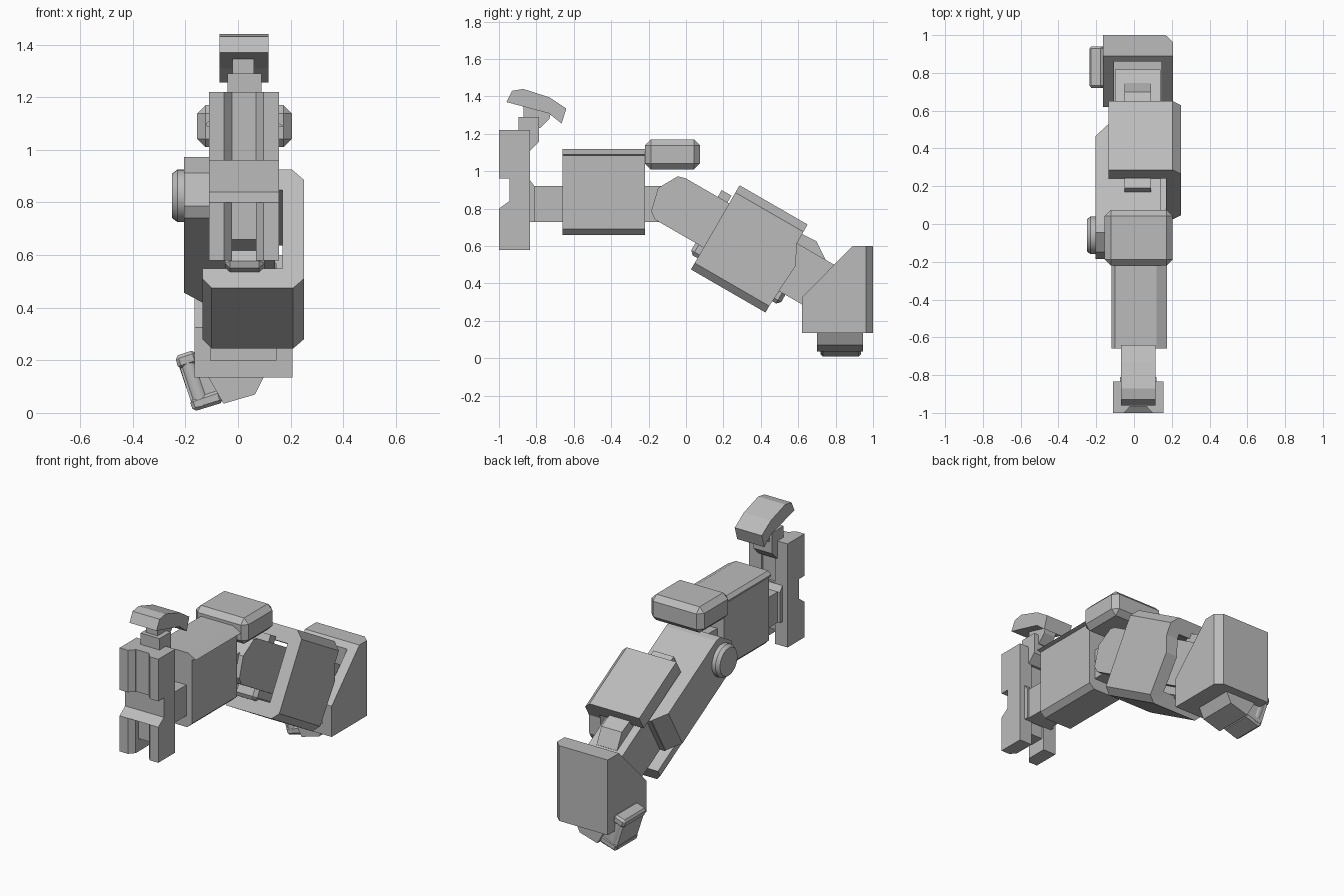
import bpy, bmesh, math
from mathutils import Vector, Matrix

if "Cube" in bpy.data.objects:
    bpy.data.objects.remove(bpy.data.objects["Cube"])

grey = bpy.data.materials.new("plain grey")
grey.use_nodes = True
grey.diffuse_color = (0.5, 0.5, 0.5, 1)
grey.node_tree.nodes["Principled BSDF"].inputs["Base Color"].default_value = (0.5, 0.5, 0.5, 1)

# Thigh frame: origin at the knee, local y runs down the thigh
THIGH = Matrix.Translation((0, -0.06, 0.825)) @ Matrix.Rotation(math.radians(-30), 4, 'X')
# Swaps y and z, so that a plan outline can be extruded upwards
UPRIGHT = Matrix(((1, 0, 0, 0), (0, 0, 1, 0), (0, 1, 0, 0), (0, 0, 0, 1)))


def add_object(name, bm):
    bmesh.ops.recalc_face_normals(bm, faces=bm.faces)
    mesh = bpy.data.meshes.new(name)
    bm.to_mesh(mesh)
    bm.free()
    mesh.materials.append(grey)
    obj = bpy.data.objects.new(name, mesh)
    bpy.context.collection.objects.link(obj)
    return obj


def prism(name, profile, start, end, axis='X', frame=None, bevel=0.0):
    """Extrude a profile along X (y,z points) or along Y (x,z points)."""
    bm = bmesh.new()

    def place(t, p):
        return (t, p[0], p[1]) if axis == 'X' else (p[0], t, p[1])
    rings = [[bm.verts.new(place(t, p)) for p in profile] for t in (start, end)]
    n = len(profile)
    for ring in rings:
        bm.faces.new(ring)
    for i in range(n):
        j = (i + 1) % n
        bm.faces.new((rings[0][i], rings[0][j], rings[1][j], rings[1][i]))
    if frame:
        bm.transform(frame)
    obj = add_object(name, bm)
    if bevel:
        mod = obj.modifiers.new("chamfer", 'BEVEL')
        mod.width = bevel
        mod.segments = 1


def box(name, x, y, z, frame=None, bevel=0.0):
    rect = [(y[0], z[0]), (y[1], z[0]), (y[1], z[1]), (y[0], z[1])]
    prism(name, rect, x[0], x[1], 'X', frame, bevel)


def cylinder(name, centre, radius, depth, axis, tip=1.0):
    bm = bmesh.new()
    bmesh.ops.create_cone(bm, cap_ends=True, segments=32, radius1=radius,
                          radius2=radius * tip, depth=depth)
    turn = Vector((0, 0, 1)).rotation_difference(Vector(axis)).to_matrix().to_4x4()
    bm.transform(Matrix.Translation(centre) @ turn)
    obj = add_object(name, bm)
    bpy.context.view_layer.objects.active = obj
    obj.select_set(True)
    bpy.ops.object.shade_smooth_by_angle(angle=math.radians(30))
    obj.select_set(False)


# Foot: four toe blocks with chamfered inner edges, joined by a recessed middle
FOOT_X = 0.0225
for side, s in (("right", -1), ("left", 1)):
    plan = [(FOOT_X + s * w, y) for w, y in
            ((0.1325, -1), (0.075, -1), (0.045, -0.967), (0.045, -0.835), (0.1325, -0.835))]
    prism("upper_toe_" + side, plan, 0.96, 1.22, 'Y', UPRIGHT)
    prism("lower_toe_" + side, plan, 0.58, 0.8, 'Y', UPRIGHT)
prism("foot_bridge", [(-0.835, 0.8), (-1, 0.8), (-0.945, 0.84), (-0.945, 0.96),
                      (-0.835, 0.96)], -0.11, 0.155)
box("foot_upper_centre", (-0.03, 0.075), (-0.965, -0.85), (0.96, 1.22))
box("foot_lower_centre", (-0.03, 0.075), (-0.94, -0.85), (0.66, 0.8))

# Heel hook and its stem
hook = [(-0.93, 1.43), (-0.87, 1.44), (-0.73, 1.395), (-0.64, 1.335),
        (-0.665, 1.255), (-0.735, 1.31), (-0.96, 1.37)]
prism("heel_hook", hook, -0.07, 0.115)
prism("heel_stem", [(-0.895, 1.29), (-0.785, 1.29), (-0.785, 1.16), (-0.835, 1.11),
                    (-0.895, 1.11)], -0.04, 0.09)
prism("heel_neck", [(-0.87, 1.36), (-0.72, 1.33), (-0.73, 1.28), (-0.78, 1.23),
                    (-0.87, 1.23)], -0.02, 0.06)

# Lower leg: inner beam, ankle collar and armour under an overhanging roof
box("lower_leg_beam", (-0.06, 0.11), (-0.84, -0.06), (0.73, 0.92))
prism("ankle_collar", [(-0.84, 0.96), (-0.81, 0.92), (-0.81, 0.73), (-0.84, 0.73)],
      -0.075, 0.12)
armour = [(-0.12, 1.09), (-0.12, 1.1), (-0.1, 1.12), (0.12, 1.12), (0.175, 1.09),
          (0.148, 1.085), (0.148, 0.69), (0.115, 0.66), (-0.075, 0.66),
          (-0.105, 0.69), (-0.105, 1.085)]
prism("lower_leg_armour", armour, -0.66, -0.22, 'Y')

# Knee guard and side disc
box("knee_guard", (-0.155, 0.205), (-0.22, 0.075), (1.01, 1.17), bevel=0.032)
cylinder("knee_disc", (-0.215, -0.06, 0.825), 0.1, 0.03, (-1, 0, 0))
cylinder("knee_disc_rim", (-0.24, -0.06, 0.825), 0.1, 0.02, (-1, 0, 0), tip=0.85)

# Thigh: knee block with a tapered outer cheek, core and small steps
knee_end = [(-0.05, -0.125), (-0.09, -0.097), (-0.12, 0.03), (-0.06, 0.136), (-0.02, 0.148)]
prism("knee_block", knee_end + [(0.6, 0.148), (0.6, -0.125)], -0.135, 0.14, 'X', THIGH)
prism("thigh_cheek", knee_end + [(0.52, 0.148), (0.52, -0.125)], -0.205, -0.13, 'X', THIGH)
prism("thigh_cheek_taper", [(-0.205, 0.52), (-0.13, 0.52), (-0.13, 0.6)],
      -0.125, 0.148, 'Y', THIGH @ UPRIGHT)
box("thigh_core", (-0.1, 0.14), (0.5, 0.93), (-0.125, 0.145), THIGH)
box("thigh_lower_step", (-0.05, 0.1), (0.2, 0.755), (-0.19, 0), THIGH, 0.02)
box("thigh_upper_step", (-0.05, 0.09), (0.18, 0.24), (0.1, 0.19), THIGH)
prism("thigh_rear_cover", [(0.64, 0.2), (0.756, 0.206), (0.845, 0.147), (0.845, 0.05),
                           (0.64, 0.05)], -0.05, 0.09, 'X', THIGH)

# Thigh armour: a channel wrapped around the core, with a swept rear edge
shell = [(-0.135, 0.26), (0.205, 0.26), (0.25, 0.215), (0.25, -0.22),
         (0.21, -0.26), (-0.1, -0.26), (-0.135, -0.22), (-0.135, -0.175),
         (0.17, -0.175), (0.17, 0.17), (-0.135, 0.17)]
prism("thigh_armour", shell, 0.25, 0.67, 'Y', THIGH)
prism("thigh_armour_rear", [(0.66, 0.16), (0.725, 0.04), (0.71, -0.22), (0.66, -0.22)],
      0.17, 0.25, 'X', THIGH)
lip = [(-0.135, -0.175), (0.25, -0.175), (0.25, -0.22), (0.21, -0.26),
       (-0.1, -0.26), (-0.135, -0.22)]
prism("thigh_armour_lip", lip, 0.66, 0.71, 'Y', THIGH)

# Hip block: sloped cheeks around an open slot, with a chamfered back wall
cheek = [(0.62, 0.135), (0.9, 0.135), (0.9, 0.6), (0.89, 0.6), (0.62, 0.325)]
prism("hip_cheek_right", cheek, -0.165, -0.105)
prism("hip_cheek_left", cheek, 0.145, 0.207)
box("hip_floor", (-0.105, 0.145), (0.62, 0.9), (0.135, 0.2))
prism("hip_slot_end", [(0.86, 0.135), (0.9, 0.135), (0.9, 0.6), (0.89, 0.6), (0.86, 0.57)],
      -0.105, 0.145)
back = [(-0.165, 0.895), (0.207, 0.895), (0.207, 0.963), (0.167, 1.0), (-0.165, 1.0)]
prism("hip_back_wall", back, 0.135, 0.6, 'Y', UPRIGHT)

# Hip pivot below the block: wedge, tilted clamp, end bars and two round rods
prism("hip_pivot_wedge", [(-0.15, 0.2), (0.11, 0.16), (0.065, 0.07), (-0.055, 0.035)],
      0.7, 0.945, 'Y')
prism("hip_clamp", [(-0.22, 0.17), (-0.11, 0.21), (-0.055, 0.05), (-0.175, 0.03)],
      0.73, 0.93, 'Y')
for label, y in (("front", 0.755), ("rear", 0.9)):
    cylinder("hip_rod_" + label, (-0.168, y, 0.12), 0.035, 0.2, (0.32, 0, -0.95))
prism("hip_clamp_lower_bar", [(-0.185, 0.05), (-0.17, 0.005), (-0.055, 0.04), (-0.07, 0.09)],
      0.72, 0.935, 'Y', bevel=0.012)
prism("hip_clamp_upper_bar", [(-0.24, 0.215), (-0.165, 0.24), (-0.15, 0.19), (-0.225, 0.165)],
      0.72, 0.94, 'Y', bevel=0.012)
